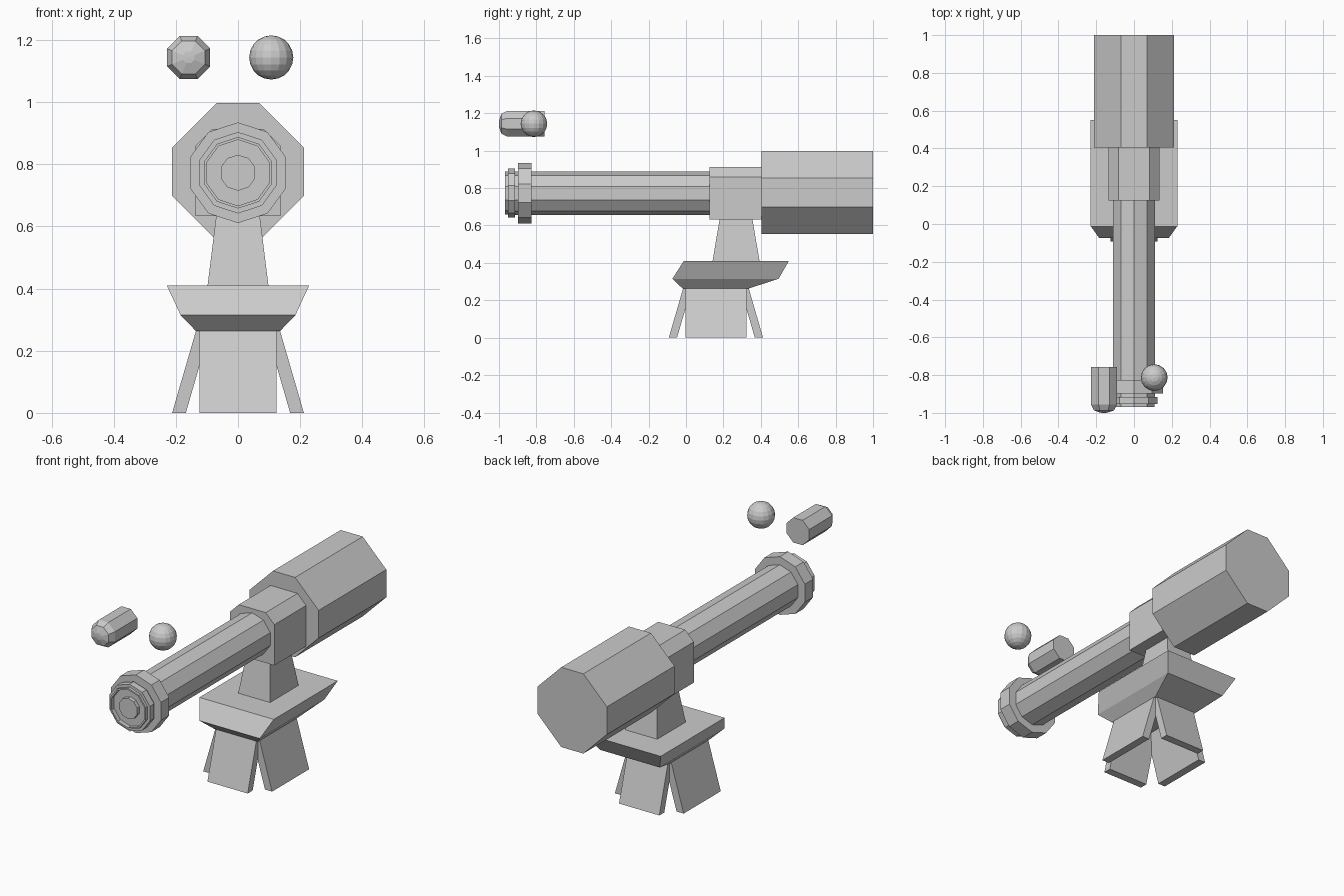
import bpy
import bmesh
from math import sin, cos, pi

cube = bpy.data.objects.get("Cube")
if cube:
    bpy.data.objects.remove(cube, do_unlink=True)

COLOUR = (0.6, 0.6, 0.6, 1)
grey = bpy.data.materials.new("plain grey")
grey.use_nodes = True
grey.diffuse_color = COLOUR
grey.node_tree.nodes["Principled BSDF"].inputs["Base Color"].default_value = COLOUR


def finish(name, bm):
    bmesh.ops.recalc_face_normals(bm, faces=bm.faces)
    mesh = bpy.data.meshes.new(name)
    bm.to_mesh(mesh)
    bm.free()
    mesh.materials.append(grey)
    obj = bpy.data.objects.new(name, mesh)
    bpy.context.collection.objects.link(obj)
    return obj


def loft(name, rings):
    """Skin a list of matching point rings and cap both ends."""
    bm = bmesh.new()
    loops = [[bm.verts.new(p) for p in ring] for ring in rings]
    n = len(loops[0])
    for a, b in zip(loops, loops[1:]):
        for i in range(n):
            j = (i + 1) % n
            bm.faces.new((a[i], a[j], b[j], b[i]))
    bm.faces.new(loops[0])
    bm.faces.new(loops[-1])
    return finish(name, bm)


def along_y(name, outline, y0, y1):
    return loft(name, [[(x, y, z) for x, z in outline] for y in (y0, y1)])


def turned(name, profile, sides, centre, start):
    """Faceted turned part along y from (radius, y) pairs."""
    cx, cz = centre
    angles = [start + 2 * pi * i / sides for i in range(sides)]
    return loft(name, [[(cx + r * cos(a), y, cz + r * sin(a)) for a in angles]
                       for r, y in profile])


def rect(hx, y0, y1, z):
    return [(-hx, y0, z), (hx, y0, z), (hx, y1, z), (-hx, y1, z)]


AXIS = 0.773

# Rear housing: chamfered box
half = [(0.068, 0.222), (0.213, 0.077), (0.213, -0.077), (0.068, -0.222)]
outline = half + [(-x, z) for x, z in reversed(half)]
along_y("rear_housing", [(x, AXIS + z + 0.003) for x, z in outline], 0.405, 1.0)

# Breech block: square below, chamfered on top
half = [(0.083, 0.913), (0.136, 0.86), (0.136, 0.633)]
along_y("breech_block", half + [(-x, z) for x, z in reversed(half)], 0.125, 0.405)

# Barrel with stepped muzzle, recessed face and central boss
turned("barrel", [(0.117, 0.125), (0.117, -0.83)], 10, (0, AXIS), pi / 2)
turned("muzzle", [
    (0.162, -0.825), (0.162, -0.898), (0.117, -0.898), (0.117, -0.915),
    (0.131, -0.915), (0.131, -0.953), (0.115, -0.953), (0.115, -0.968),
    (0.106, -0.968), (0.106, -0.945), (0.058, -0.945), (0.058, -0.966),
], 10, (0, AXIS), pi / 2)

# Neck and platform
loft("neck", [rect(0.098, 0.142, 0.393, 0.41), rect(0.07, 0.18, 0.355, 0.635)])
loft("platform", [rect(0.135, -0.018, 0.335, 0.263),
                  rect(0.185, -0.073, 0.495, 0.315),
                  rect(0.229, -0.012, 0.55, 0.41)])

# Four splayed leg plates, one per side of the platform
MID_Y, TOP, SPLAY, THICK = 0.16, 0.265, 0.077, 0.044


def leg(name, direction, reach, half_width):
    dx, dy = direction

    def ring(outer, z):
        pts = [(outer, -half_width), (outer, half_width),
               (outer - THICK, half_width), (outer - THICK, -half_width)]
        return [(dx * o - dy * w, MID_Y + dy * o + dx * w, z) for o, w in pts]

    loft(name, [ring(reach + SPLAY, 0), ring(reach, TOP)])


leg("left_leg", (1, 0), 0.135, 0.163)
leg("right_leg", (-1, 0), 0.135, 0.163)
leg("front_leg", (0, -1), 0.175, 0.124)
leg("back_leg", (0, 1), 0.175, 0.124)

# Loose ammunition: round-nosed shell and ball
turned("shell", [(0.075, -0.757), (0.075, -0.955), (0.057, -0.987), (0.02, -0.999),
                 (0.002, -1.0)], 8, (-0.159, 1.144), pi / 8)

bm = bmesh.new()
bmesh.ops.create_uvsphere(bm, u_segments=16, v_segments=10, radius=0.071)
bmesh.ops.translate(bm, verts=bm.verts, vec=(0.107, -0.813, 1.144))
finish("ball", bm)
